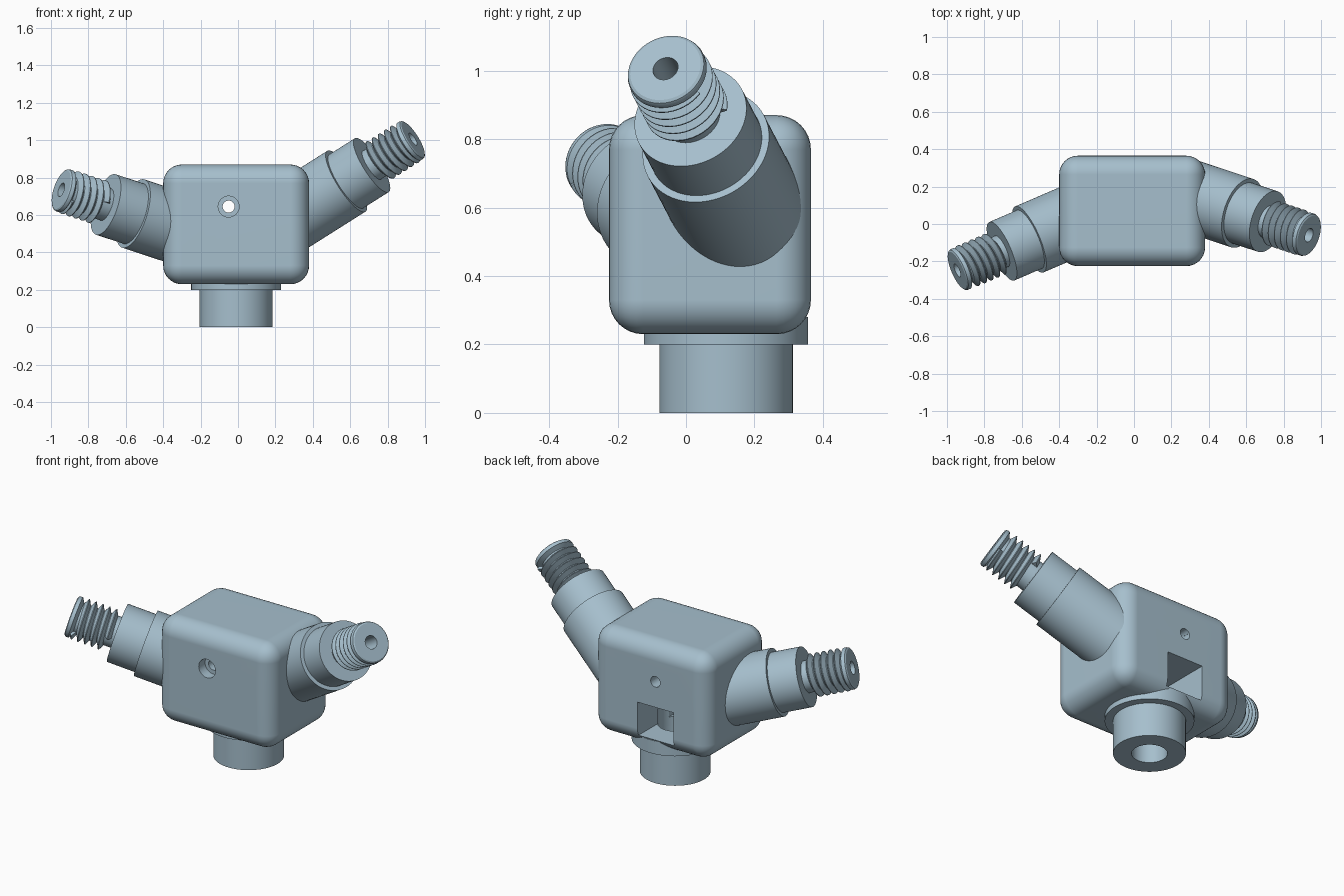
import bpy, bmesh, math
from mathutils import Vector, Matrix

if "Cube" in bpy.data.objects:
    bpy.data.objects.remove(bpy.data.objects["Cube"])

steel = bpy.data.materials.new("pale_steel_blue")
steel.diffuse_color = (0.38, 0.52, 0.61, 1)
steel.use_nodes = True
steel.node_tree.nodes["Principled BSDF"].inputs["Base Color"].default_value = steel.diffuse_color


def finish(name, bm, matrix=Matrix(), smooth=True):
    bmesh.ops.recalc_face_normals(bm, faces=bm.faces)
    me = bpy.data.meshes.new(name)
    bm.to_mesh(me)
    bm.free()
    me.materials.append(steel)
    ob = bpy.data.objects.new(name, me)
    bpy.context.collection.objects.link(ob)
    ob.matrix_world = matrix
    if smooth:
        shade(ob)
    return ob


def shade(ob):
    bpy.ops.object.select_all(action='DESELECT')
    ob.select_set(True)
    bpy.context.view_layer.objects.active = ob
    bpy.ops.object.shade_smooth_by_angle(angle=math.radians(30))


def lathe(name, profile, matrix, closed=False, n=64):
    """Spin a (radius, height) profile around local z."""
    bm = bmesh.new()
    rings = []
    for r, z in profile:
        if r == 0:
            rings.append([bm.verts.new((0, 0, z))] * n)
        else:
            rings.append([bm.verts.new((r * math.cos(2 * math.pi * i / n),
                                        r * math.sin(2 * math.pi * i / n), z)) for i in range(n)])
    pairs = list(zip(rings, rings[1:]))
    if closed:
        pairs.append((rings[-1], rings[0]))
    for a, b in pairs:
        for i in range(n):
            j = (i + 1) % n
            bm.faces.new(list(dict.fromkeys((a[i], a[j], b[j], b[i]))))
    return finish(name, bm, matrix)


def thread(name, matrix, start=0.035, end=0.232, pitch=0.04, n=48):
    """Helical V ridge wrapped round the threaded core."""
    bm = bmesh.new()
    steps = int((end - start) / pitch * n)
    rows = []
    for k in range(steps + 1):
        a, z = 2 * math.pi * k / n, start + pitch * k / n
        rows.append([bm.verts.new((r * math.cos(a), r * math.sin(a), z + dz * pitch))
                     for r, dz in ((0.088, -0.48), (0.122, -0.05), (0.122, 0.05), (0.088, 0.48))])
    for a, b in zip(rows, rows[1:]):
        for i in range(4):
            j = (i + 1) % 4
            bm.faces.new((a[i], a[j], b[j], b[i]))
    bm.faces.new(rows[0])
    bm.faces.new(rows[-1])
    finish(name, bm, matrix)


def box(name, lo, hi):
    bm = bmesh.new()
    lo, hi = Vector(lo), Vector(hi)
    bmesh.ops.create_cube(bm, size=1, matrix=Matrix.Translation((lo + hi) / 2)
                          @ Matrix.Diagonal((*(hi - lo), 1)))
    return finish(name, bm, smooth=False)


# Rounded housing
body = box("housing", (-0.40, -0.225, 0.23), (0.38, 0.365, 0.87))
bev = body.modifiers.new("round", 'BEVEL')
bev.width, bev.segments = 0.1, 8

# Cutters: through hole, front counterbore, bottom bore, rear square pocket
along_y = Matrix.Translation((-0.05, 0, 0.645)) @ Matrix.Rotation(-math.pi / 2, 4, 'X')


def rod(name, r, a, b, matrix):
    return lathe(name, [(0, a), (r, a), (r, b), (0, b)], matrix, n=40)


base_at = Matrix.Translation((-0.01, 0.117, 0))
cutters = [
    rod("cut_hole", 0.032, -0.5, 0.5, along_y),
    rod("cut_counterbore", 0.056, -0.5, -0.165, along_y),
    box("cut_pocket", (-0.17, 0.0, 0.285), (0.07, 0.5, 0.49)),
    rod("cut_bore", 0.096, 0.1, 0.4, base_at),
]
for c in cutters:
    m = body.modifiers.new(c.name, 'BOOLEAN')
    m.operation, m.solver, m.object = 'DIFFERENCE', 'EXACT', c
    c.hide_render = True
bpy.context.view_layer.objects.active = body
for m in list(body.modifiers):
    bpy.ops.object.modifier_apply(modifier=m.name)
for c in cutters:
    bpy.data.objects.remove(c)
shade(body)
body.modifiers.new("flat_sides", 'WEIGHTED_NORMAL').keep_sharp = True

# Hollow base post with flange
lathe("base_post", [(0.096, 0), (0.195, 0), (0.195, 0.2), (0.24, 0.2),
                    (0.24, 0.28), (0.096, 0.28)], base_at, closed=True)

# Stepped arms with drilled, threaded ends
arm_profile = [(0, -0.57), (0.192, -0.57), (0.192, -0.167), (0.17, -0.167), (0.17, 0),
               (0.09, 0), (0.09, 0.228), (0.118, 0.245), (0.118, 0.258), (0.115, 0.266),
               (0.107, 0.271), (0.038, 0.271), (0.038, 0.02), (0, 0.02)]
for side, tip, direction in (("right", (0.936, -0.06, 1.006), (1, -0.331, 0.632)),
                             ("left", (-0.945, -0.248, 0.735), (-1, -0.43, 0.33))):
    d = Vector(direction).normalized()
    mat = Matrix.Translation(Vector(tip) - d * 0.271) @ d.to_track_quat('Z', 'Y').to_matrix().to_4x4()
    lathe(side + "_arm", arm_profile, mat)
    thread(side + "_thread", mat)
